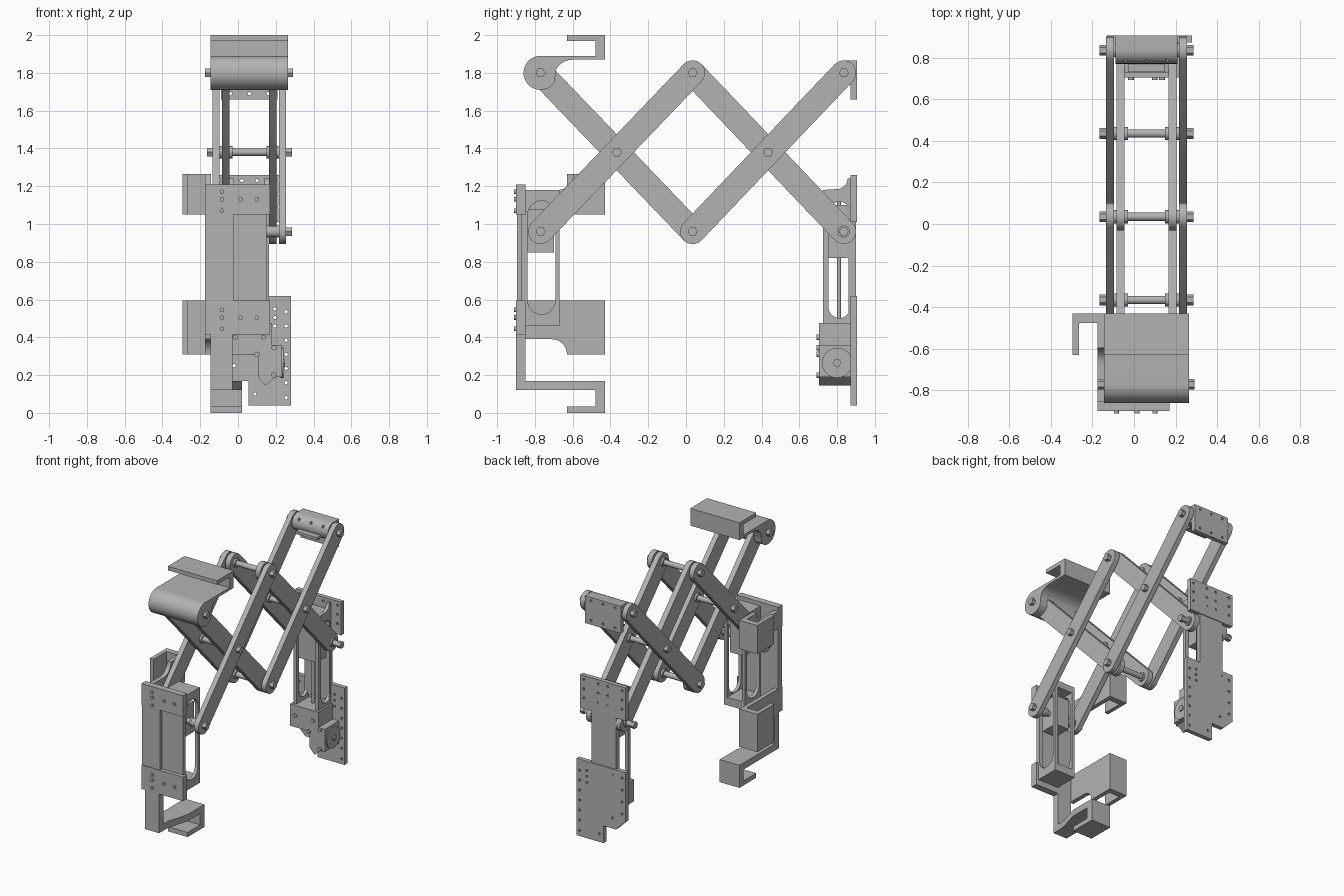
import bpy, bmesh, math
from mathutils import Vector

if "Cube" in bpy.data.objects:
    bpy.data.objects.remove(bpy.data.objects["Cube"], do_unlink=True)

grey = bpy.data.materials.new("machined_grey")
grey.use_nodes = True
grey.diffuse_color = (0.45, 0.45, 0.45, 1)
grey.node_tree.nodes["Principled BSDF"].inputs["Base Color"].default_value = (0.45, 0.45, 0.45, 1)
made = []


def prism(name, outline, lo, hi, axis="x"):
    """Extrude a flat outline: (y, z) along x, (x, z) along y or (x, y) along z."""
    place = {"x": lambda a, b, t: (t, a, b),
             "y": lambda a, b, t: (a, t, b),
             "z": lambda a, b, t: (a, b, t)}[axis]
    bm = bmesh.new()
    base = bm.faces.new([bm.verts.new(place(a, b, lo)) for a, b in outline])
    top = bmesh.ops.extrude_face_region(bm, geom=[base])["geom"]
    shift = Vector(place(0, 0, hi - lo))
    bmesh.ops.translate(bm, vec=shift, verts=[v for v in top if isinstance(v, bmesh.types.BMVert)])
    bmesh.ops.recalc_face_normals(bm, faces=bm.faces)
    mesh = bpy.data.meshes.new(name)
    bm.to_mesh(mesh)
    bm.free()
    mesh.materials.append(grey)
    ob = bpy.data.objects.new(name, mesh)
    bpy.context.collection.objects.link(ob)
    made.append(ob)
    return ob


def rect(a0, a1, b0, b1):
    return [(a0, b0), (a1, b0), (a1, b1), (a0, b1)]


def arc(a, b, r, start, end, n=12):
    steps = [math.radians(start + (end - start) * i / n) for i in range(n + 1)]
    return [(a + r * math.cos(t), b + r * math.sin(t)) for t in steps]


def circle(a, b, r, n=24):
    return arc(a, b, r, 0, 360 - 360 / n, n - 1)


def box(name, x, y, z):
    return prism(name, rect(*y, *z), *x)


def stadium(p, q, r):
    ang = math.degrees(math.atan2(q[1] - p[1], q[0] - p[0]))
    return arc(*q, r, ang - 90, ang + 90) + arc(*p, r, ang + 90, ang + 270)


def cut(ob, cutters):
    """Subtract the cutters, then discard them."""
    for c in cutters:
        m = ob.modifiers.new("cut", "BOOLEAN")
        m.operation, m.solver, m.object = "DIFFERENCE", "EXACT", c
    graph = bpy.context.evaluated_depsgraph_get()
    mesh = bpy.data.meshes.new_from_object(ob.evaluated_get(graph))
    ob.modifiers.clear()
    ob.data = mesh
    for c in cutters:
        made.remove(c)
        bpy.data.objects.remove(c, do_unlink=True)


def drill(ob, points, lo, hi, r=0.009):
    cut(ob, [prism("drill", circle(x, z, r, 10), lo, hi, "y") for x, z in points])


# Scissor joints (y, z)
HI, MID, LO = 1.80, 1.38, 0.96
A, B, C = (-0.77, HI), (-0.365, MID), (0.035, HI)
D, E, F = (0.435, MID), (0.835, HI), (0.835, LO)
G, H = (-0.77, LO), (0.035, LO)
INNER = [(-0.085, -0.045), (0.165, 0.205)]
OUTER = [(-0.135, -0.097), (0.217, 0.255)]

# Crossing bars: falling ones inside, rising ones outside
for label, p, q, sides in [("front_falling_bar", A, H, INNER), ("rear_falling_bar", C, F, INNER),
                           ("front_rising_bar", G, C, OUTER), ("rear_rising_bar", H, E, OUTER)]:
    for lo, hi in sides:
        prism(label, stadium(p, q, 0.066), lo, hi)

# Pivot rods with spacers and hexagonal heads
for y, z in [A, B, C, D, E, F, G, H]:
    prism("pivot_rod", circle(y, z, 0.02), -0.15, 0.27)
    for lo, hi in [(-0.165, -0.135), (0.255, 0.285)]:
        prism("pivot_hex_head", circle(y, z, 0.026, 6), lo, hi)
    for lo, hi in [(-0.097, -0.085), (0.205, 0.217), (-0.045, -0.03), (0.15, 0.165)]:
        prism("pivot_spacer", circle(y, z, 0.032), lo, hi)
    if (y, z) in (E, F, G):
        for lo, hi in [(-0.097, -0.045), (0.165, 0.217)]:
            prism("end_bushing", circle(y, z, 0.03), lo, hi)
for lo, hi in [(-0.175, -0.145), (0.265, 0.29)]:
    prism("handle_hex_head", circle(*A, 0.026, 6), lo, hi)

# Upper hook handle, one extruded profile
hook = arc(*A, 0.09, 90, 325, 24) + arc(-0.6, 1.77, 0.1, 150, 90, 8)
hook += [(-0.43, 1.87), (-0.43, 2.0), (-0.63, 2.0), (-0.63, 1.97), (-0.48, 1.97), (-0.48, 1.89)]
prism("upper_hook", hook, -0.145, 0.265)

# Rear upper hinge block with plate
hinge = [(0.905, 1.66), (0.905, 1.865)] + arc(*E, 0.065, 90, 270) + [(0.872, 1.735), (0.872, 1.66)]
plate = prism("upper_hinge_plate", hinge, -0.09, 0.21)
drill(plate, [(x, z) for x in (-0.04, 0.06, 0.16) for z in (1.69, 1.84)], 0.7, 1.0)
box("upper_hinge_tab", (-0.03, 0.15), (0.73, 0.79), (1.755, 1.775))

# Front slide: plates, channel and carriage
box("front_slide_wall", (-0.175, -0.025), (-0.895, -0.85), (0.42, 1.21))
box("front_slide_recess", (-0.025, 0.15), (-0.87, -0.845), (0.46, 1.18))
for name, z in [("front_top_plate", (1.05, 1.21)), ("front_bottom_plate", (0.415, 0.595))]:
    box(name, (-0.175, 0.17), (-0.9, -0.85), z)
    mid = sum(z) / 2
    for x, dz in [(-0.085, 0.04), (-0.085, 0), (-0.085, -0.06), (0.015, 0), (0.10, 0)]:
        prism("front_bolt", circle(x, mid + dz, 0.012, 12), -0.91, -0.9, "y")
for lo, hi in [(-0.025, 0.0), (0.125, 0.15)]:
    side = box("front_channel_side", (lo, hi), (-0.85, -0.67), (0.46, 1.18))
    cut(side, [prism("slot", stadium((-0.765, 0.595), (-0.765, 1.05), 0.073), lo - 0.1, hi + 0.1)])
for z in [(0.46, 0.52), (1.13, 1.18)]:
    box("front_channel_cap", (-0.025, 0.15), (-0.85, -0.67), z)
box("front_carriage", (0.003, 0.122), (-0.838, -0.70), (0.85, 1.08))

# Side grips: connecting arm, back plate and outer lip
for name, z0, z1, arm0, arm1 in [("lower_grip", 0.31, 0.595, 0.39, 0.595),
                                 ("upper_grip", 1.05, 1.265, 1.05, 1.18)]:
    arm = rect(-0.86, -0.43, arm0, arm1)
    if z0 < arm0:
        arm = [(-0.86, arm1), (-0.86, arm0)] + arc(-0.71, z0, 0.08, 90, 0, 8) + [(-0.43, z0), (-0.43, arm1)]
    else:
        arm = [(-0.86, arm0), (-0.43, arm0), (-0.43, z1), (-0.58, z1)] + arc(-0.68, z1, 0.085, 0, -90, 8) + [(-0.86, arm1)]
    prism(name + "_arm", arm, -0.175, -0.143)
    ell = [(-0.145, -0.43), (-0.295, -0.43), (-0.295, -0.63), (-0.265, -0.63), (-0.265, -0.475), (-0.145, -0.475)]
    prism(name + "_hook", ell, z0, z1, "z")

# Lower hook handle
box("lower_hook_post", (-0.145, -0.028), (-0.9, -0.85), (0.12, 0.5))
prism("lower_hook_shelf", [(-0.145, -0.9), (-0.028, -0.9), (-0.028, -0.8), (0.02, -0.63), (0.02, -0.43), (-0.145, -0.43)],
      0.12, 0.17, "z")
prism("lower_hook_lip", [(-0.48, 0.125), (-0.48, 0.035), (-0.63, 0.035), (-0.63, 0), (-0.43, 0), (-0.43, 0.125)],
      -0.145, 0.02)

# Rear slide: mounting plates joined by a strip
top_plate = box("rear_top_plate", (-0.13, 0.25), (0.872, 0.905), (1.01, 1.26))
drill(top_plate, [(x, z) for x in (-0.1, 0.02, 0.1, 0.22) for z in (1.09, 1.16, 1.23)], 0.8, 1.0)
low = prism("rear_bottom_plate", [(0.055, 0.04), (0.28, 0.04), (0.28, 0.62), (-0.13, 0.62), (-0.13, 0.25),
                                  (-0.05, 0.17), (0.055, 0.17)], 0.872, 0.905, "y")
holes = [(0.255, 0.16 + 0.075 * i) for i in range(6)] + [(0.195, 0.46 + 0.045 * i) for i in range(3)]
holes += [(-0.1, 0.3 + 0.09 * i) for i in range(4)] + [(0.09, 0.1), (0.255, 0.08), (-0.02, 0.25), (-0.03, 0.58)]
drill(low, holes, 0.8, 1.0)
box("rear_strip", (-0.045, 0.16), (0.86, 0.9), (0.5, 1.1))
for lo, hi in [(-0.045, -0.02), (0.14, 0.165)]:
    outline = [(0.872, 0.45), (0.872, 1.24)] + arc(0.80, 1.24, 0.055, 0, -90, 8) + [(0.725, 1.18), (0.725, 0.45)]
    side = prism("rear_channel_side", outline, lo, hi)
    cut(side, [prism("slot", stadium((0.812, 0.56), (0.812, 1.06), 0.058), lo - 0.1, hi + 0.1)])
box("rear_channel_cap", (-0.045, 0.165), (0.725, 0.872), (1.13, 1.18))
box("rear_carriage", (-0.015, 0.135), (0.745, 0.855), (0.82, 1.10))
prism("rear_lead_screw", circle(0.06, 0.81, 0.011, 12), 0.45, 1.15, "z")

# Motor housing and its round cover
box("motor_mount", (-0.06, 0.18), (0.705, 0.872), (0.31, 0.475))
prism("motor_housing", [(0.105, 0.19), (0.145, 0.145), (0.2, 0.19), (0.232, 0.19), (0.232, 0.36), (0.105, 0.36)],
      0.705, 0.872, "y")
cover = prism("motor_cover", circle(0.80, 0.265, 0.08), 0.225, 0.24)
prism("motor_shaft", circle(0.80, 0.265, 0.022, 6), 0.235, 0.25)
for x, z in [(-0.015, 0.4), (0.135, 0.4), (0.10, 0.31), (0.19, 0.345), (0.19, 0.2)]:
    prism("motor_bolt", circle(x, z, 0.014, 12), 0.692, 0.71, "y")

# Smooth the round surfaces and keep sharp edges
bpy.ops.object.select_all(action="DESELECT")
for ob in made:
    ob.select_set(True)
bpy.context.view_layer.objects.active = made[0]
bpy.ops.object.shade_smooth_by_angle(angle=math.radians(32))
